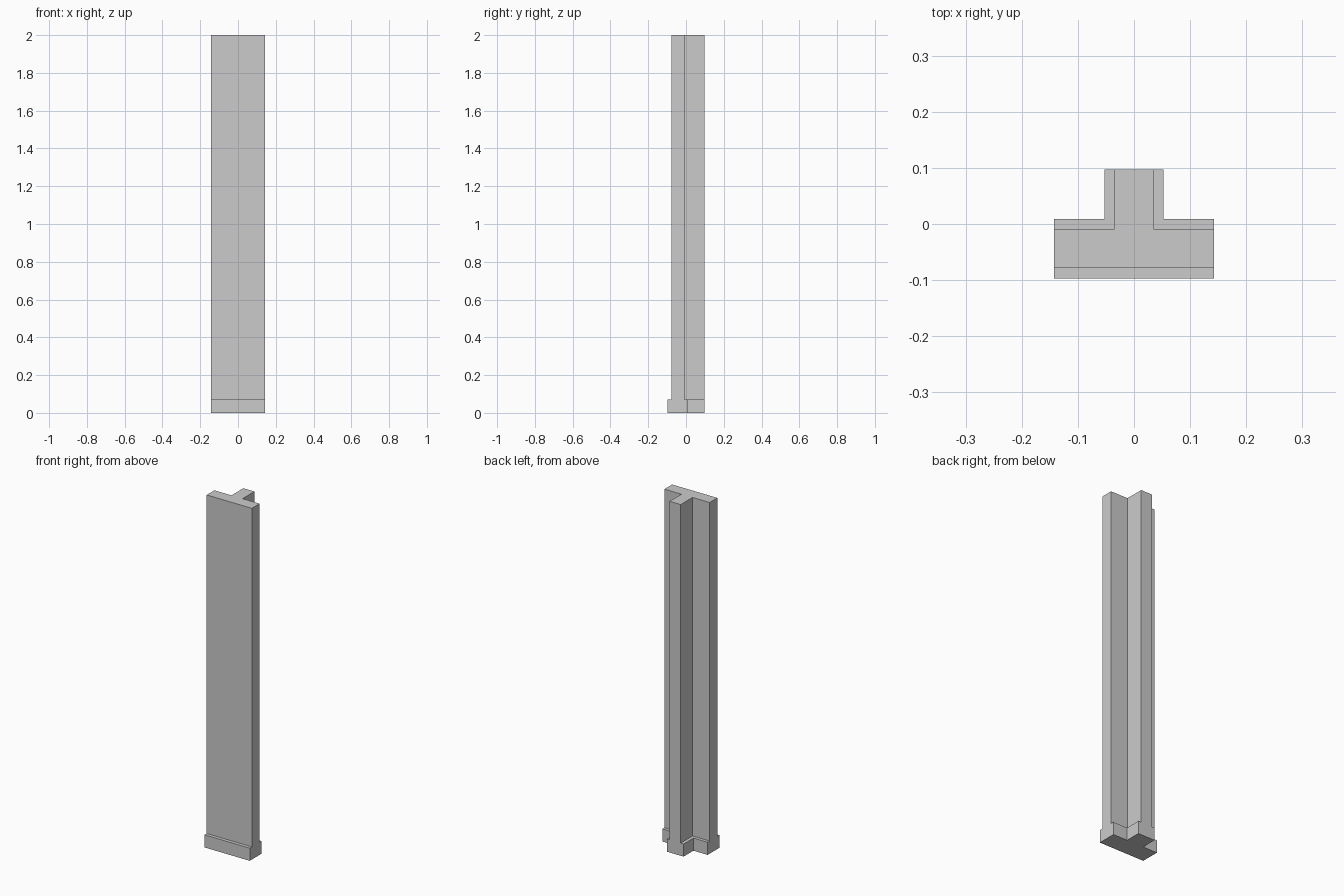
import bpy, bmesh

if "Cube" in bpy.data.objects:
    bpy.data.objects.remove(bpy.data.objects["Cube"])

W, END, H, SKIRT_H = 0.1425, 0.0975, 2.0, 0.072


def t_ring(bm, front, back, stem, z):
    """One T-shaped outline at height z, counter-clockwise."""
    pts = [(-W, front), (W, front), (W, back), (stem, back),
           (stem, END), (-stem, END), (-stem, back), (-W, back)]
    return [bm.verts.new((x, y, z)) for x, y in pts]


bm = bmesh.new()
skirting = (-0.0975, 0.009, 0.053)
wall = (-0.078, -0.009, 0.035)
rings = [t_ring(bm, *skirting, 0), t_ring(bm, *skirting, SKIRT_H),
         t_ring(bm, *wall, SKIRT_H), t_ring(bm, *wall, H)]

# Bottom and top caps
bm.faces.new(rings[0][::-1])
bm.faces.new(rings[-1])

for i in range(8):
    j = (i + 1) % 8
    if i in (1, 4, 7):
        # Flush cut end: one flat face showing the skirting profile
        bm.faces.new([r[i] for r in rings[::-1]] + [r[j] for r in rings])
    else:
        # Skirting side, ledge and wall side
        for a, b in zip(rings, rings[1:]):
            bm.faces.new((a[i], a[j], b[j], b[i]))

bmesh.ops.recalc_face_normals(bm, faces=bm.faces[:])
mesh = bpy.data.meshes.new("t_wall_with_skirting")
bm.to_mesh(mesh)
bm.free()
bpy.context.collection.objects.link(bpy.data.objects.new("t_wall_with_skirting", mesh))
